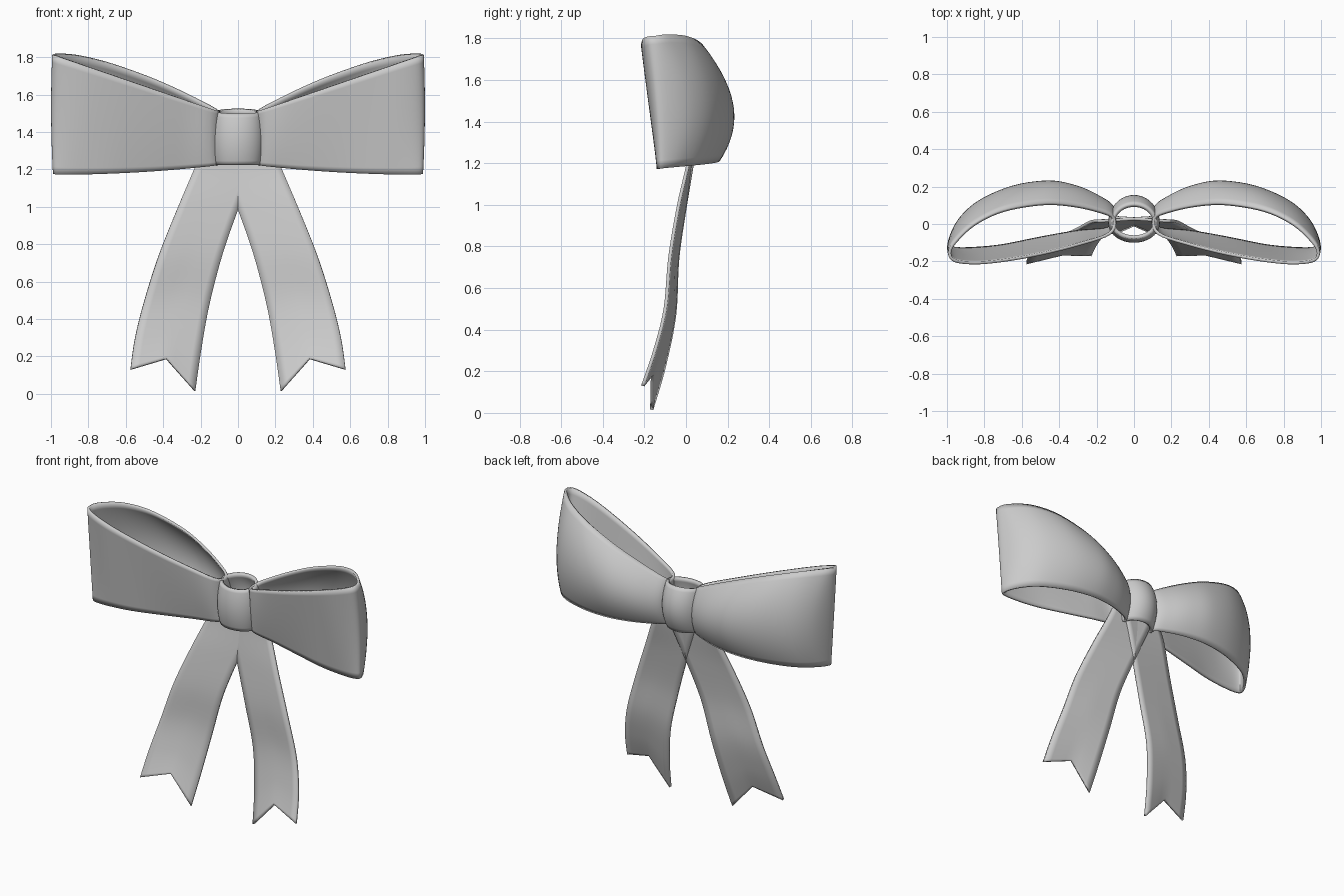
import bpy, math
from mathutils import Vector

if "Cube" in bpy.data.objects:
    bpy.data.objects.remove(bpy.data.objects["Cube"])

mat = bpy.data.materials.new("light_grey_ribbon")
mat.diffuse_color = (0.6, 0.6, 0.6, 1)
mat.use_nodes = True
mat.node_tree.nodes["Principled BSDF"].inputs["Base Color"].default_value = mat.diffuse_color


def spline(pts, n, closed=False):
    """Smooth curve through the points, n samples per span."""
    P = [Vector(p) for p in pts]
    m = len(P)
    get = (lambda i: P[i % m]) if closed else (lambda i: P[min(max(i, 0), m - 1)])
    out = []
    for i in range(m if closed else m - 1):
        a, b, c, d = (get(i + k) for k in (-1, 0, 1, 2))
        for k in range(n):
            t = k / n
            out.append(0.5 * (2 * b + (c - a) * t + (2 * a - 5 * b + 4 * c - d) * t * t
                              + (3 * b - a - 3 * c + d) * t ** 3))
    return out if closed else out + [P[-1]]


def ribbon(name, rows, closed, thickness, mirror):
    """Cloth sheet from a grid of points, thickened and softly shaded."""
    nr, nc = len(rows), len(rows[0])
    faces = []
    for r in range(nr - 1):
        for c in range(nc if closed else nc - 1):
            d = (c + 1) % nc
            faces.append((r * nc + c, r * nc + d, (r + 1) * nc + d, (r + 1) * nc + c))
    me = bpy.data.meshes.new(name)
    me.from_pydata([p for row in rows for p in row], [], faces)
    me.materials.append(mat)
    ob = bpy.data.objects.new(name, me)
    bpy.context.collection.objects.link(ob)
    sol = ob.modifiers.new("thickness", 'SOLIDIFY')
    sol.thickness, sol.offset = thickness, 0
    if mirror:
        ob.modifiers.new("mirror", 'MIRROR').use_mirror_merge = False
    bpy.ops.object.select_all(action='DESELECT')
    ob.select_set(True)
    bpy.context.view_layer.objects.active = ob
    bpy.ops.object.shade_smooth_by_angle(angle=math.radians(40))
    return ob


def belly(a, b, c, v):
    """Quadratic through a (v=0), b (v=0.5) and c (v=1)."""
    return a * (1 - v) * (1 - 2 * v) + b * 4 * v * (1 - v) + c * v * (2 * v - 1)


# Bow loops: plan outlines at the bottom edge, the middle and the top edge
top = [(.11, .03), (.2, .07), (.35, .1), (.5, .105), (.7, .07), (.85, 0), (.95, -.09),
       (.985, -.15), (.96, -.195), (.85, -.208), (.7, -.195), (.5, -.16), (.3, -.11), (.13, -.05)]
mid = [(.11, .08), (.2, .15), (.32, .2), (.46, .223), (.65, .195), (.83, .115), (.94, .01),
       (.99, -.11), (.965, -.155), (.85, -.17), (.7, -.155), (.5, -.12), (.3, -.08), (.13, -.04)]
low = [(.11, .05), (.2, .1), (.33, .14), (.48, .155), (.66, .13), (.84, .06), (.94, -.03),
       (.98, -.105), (.96, -.13), (.85, -.13), (.7, -.115), (.5, -.075), (.3, -.04), (.13, -.02)]
T, M, L = (spline(p, 5, True) for p in (top, mid, low))
rows = []
for j in range(17):
    v = j / 16
    row = []
    for t, m, l in zip(T, M, L):
        zt = 1.515 + .343 * (t.x - .12) + .35 * max(0, t.y - .05 + .2 * t.x)
        zl = 1.172 + .05 * ((1 - l.x) / .88) ** 2 + .12 * max(0, l.y - .05 + .2 * l.x)
        p = belly(l, m, t, v)
        row.append((p.x, p.y, zl + (zt - zl) * v))
    rows.append(row)
ribbon("bow_loops", rows, True, .016, True)

# Knot: barrel-shaped band around the middle
rows = []
for j in range(13):
    v = j / 12
    swell = 4 * v * (1 - v)
    row = []
    for i in range(48):
        a = 2 * math.pi * i / 48
        s = math.sin(a)
        reach = (.095 + .045 * swell) if s > 0 else (.075 + .02 * swell)
        z = 1.225 + v * (.283 + .012 * s)
        row.append(((.112 + .016 * swell) * math.cos(a), .005 + reach * s, z))
    rows.append(row)
ribbon("knot", rows, True, .02, False)

# Tails: outer and inner edges from the knot down to the notched end
outer = spline([(.19, .015, 1.3), (.235, .01, 1.2), (.32, -.035, 1.0), (.42, -.077, .75),
                (.5, -.1, .5), (.55, -.15, .3), (.575, -.208, .13)], 6)
inner = spline([(-.11, .035, 1.28), (-.08, .03, 1.2), (0, -.005, .985), (.085, -.04, .74),
                (.155, -.055, .47), (.2, -.105, .22), (.23, -.165, .015)], 6)
rows = []
for k, (o, i) in enumerate(zip(outer, inner)):
    s = (k / (len(outer) - 1)) ** 3
    row = []
    for c in range(9):
        w = c / 8
        p = i.lerp(o, w)
        notch = s * (1 - abs(2 * w - 1))
        row.append((p.x - .02 * notch, p.y + .025 * notch, p.z + .115 * notch))
    rows.append(row)
ribbon("tails", rows, False, .016, True)
